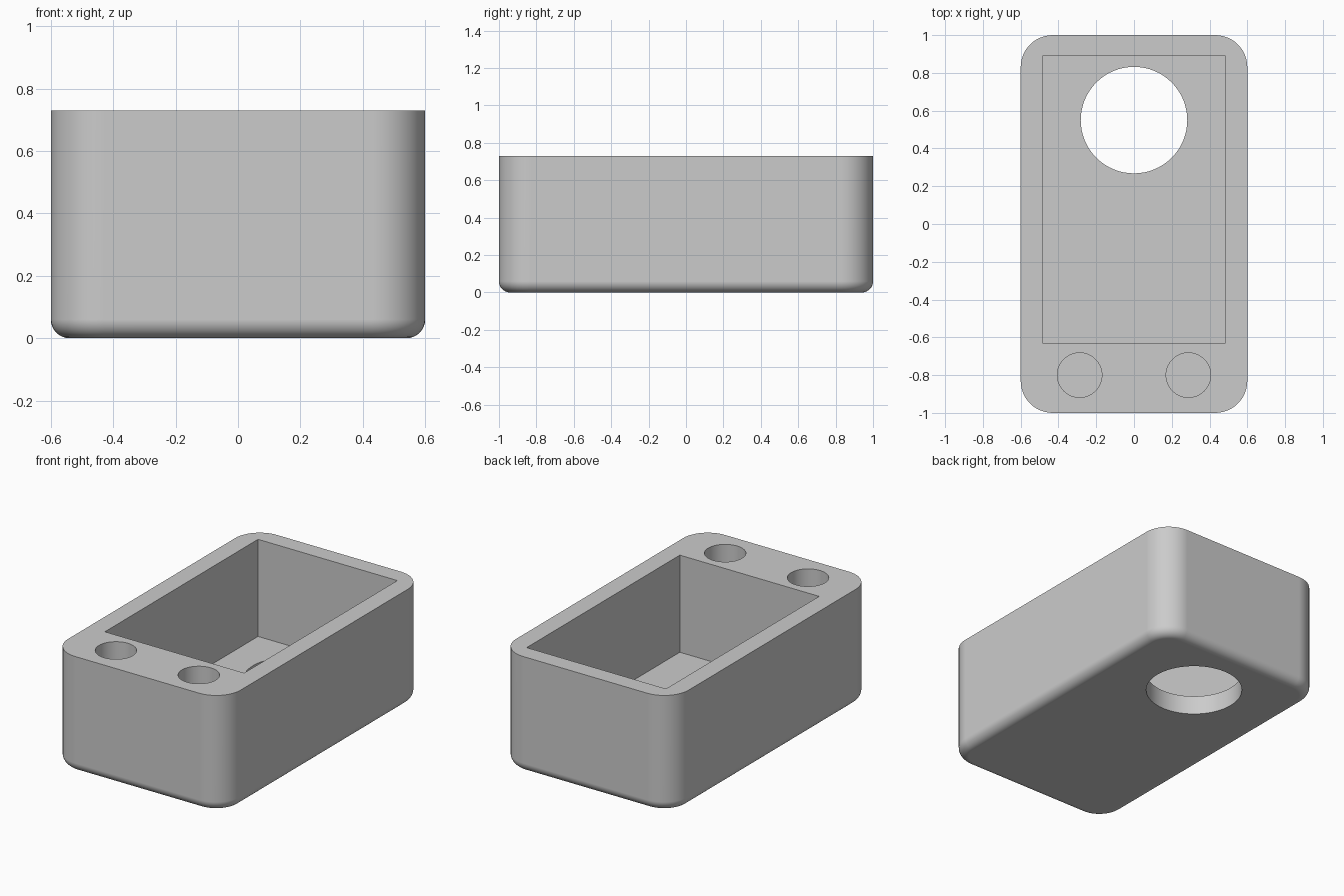
import bpy
import bmesh
import math
from mathutils import Matrix

HEIGHT = 0.73
FLOOR = 0.12
OVER = 0.1  # how far cutters reach past the surface

cube = bpy.data.objects.get("Cube")
if cube:
    bpy.data.objects.remove(cube, do_unlink=True)

grey = bpy.data.materials.new("plain grey")
grey.use_nodes = True
colour = (0.6, 0.6, 0.6, 1)
grey.diffuse_color = colour
grey.node_tree.nodes["Principled BSDF"].inputs["Base Color"].default_value = colour


def add_object(name, bm):
    mesh = bpy.data.meshes.new(name)
    bm.to_mesh(mesh)
    bm.free()
    mesh.materials.append(grey)
    obj = bpy.data.objects.new(name, mesh)
    bpy.context.collection.objects.link(obj)
    return obj


def box(x0, x1, y0, y1, z0, z1):
    bm = bmesh.new()
    place = Matrix.Translation(((x0 + x1) / 2, (y0 + y1) / 2, (z0 + z1) / 2))
    size = Matrix.Diagonal((x1 - x0, y1 - y0, z1 - z0, 1))
    bmesh.ops.create_cube(bm, size=1, matrix=place @ size)
    return bm


def cylinder(x, y, radius, z0, z1):
    bm = bmesh.new()
    bmesh.ops.create_cone(bm, cap_ends=True, segments=64, radius1=radius, radius2=radius,
                          depth=z1 - z0, matrix=Matrix.Translation((x, y, (z0 + z1) / 2)))
    return bm


# Outer block: round the upright corners, then the bottom rim
bm = box(-0.6, 0.6, -1, 1, 0, HEIGHT)
upright = [e for e in bm.edges if abs(e.verts[0].co.z - e.verts[1].co.z) > 0.1]
bmesh.ops.bevel(bm, geom=upright, offset=0.17, segments=12, profile=0.5, affect='EDGES')
rim = [e for e in bm.edges if all(v.co.z < 0.001 for v in e.verts)]
bmesh.ops.bevel(bm, geom=rim, offset=0.06, segments=8, profile=0.5, affect='EDGES')
body = add_object("housing", bm)

# Pocket, floor opening and the two blind front holes
cutters = [
    add_object("pocket_cutter", box(-0.484, 0.484, -0.63, 0.89, FLOOR, HEIGHT + OVER)),
    add_object("floor_opening_cutter", cylinder(0, 0.55, 0.282, -OVER, FLOOR + OVER)),
]
for side, sign in (("left", 1), ("right", -1)):
    hole = cylinder(sign * 0.288, -0.8, 0.118, FLOOR, HEIGHT + OVER)
    cutters.append(add_object(side + "_hole_cutter", hole))

bpy.ops.object.select_all(action='DESELECT')
bpy.context.view_layer.objects.active = body
body.select_set(True)
for cutter in cutters:
    cut = body.modifiers.new(cutter.name, 'BOOLEAN')
    cut.operation = 'DIFFERENCE'
    cut.solver = 'EXACT'
    cut.object = cutter
    bpy.ops.object.modifier_apply(modifier=cut.name)
    bpy.data.objects.remove(cutter, do_unlink=True)

# Smooth the rounded surfaces while keeping flats flat
bpy.ops.object.shade_smooth_by_angle(angle=math.radians(30))
normals = body.modifiers.new("flat_normals", 'WEIGHTED_NORMAL')
normals.keep_sharp = True
